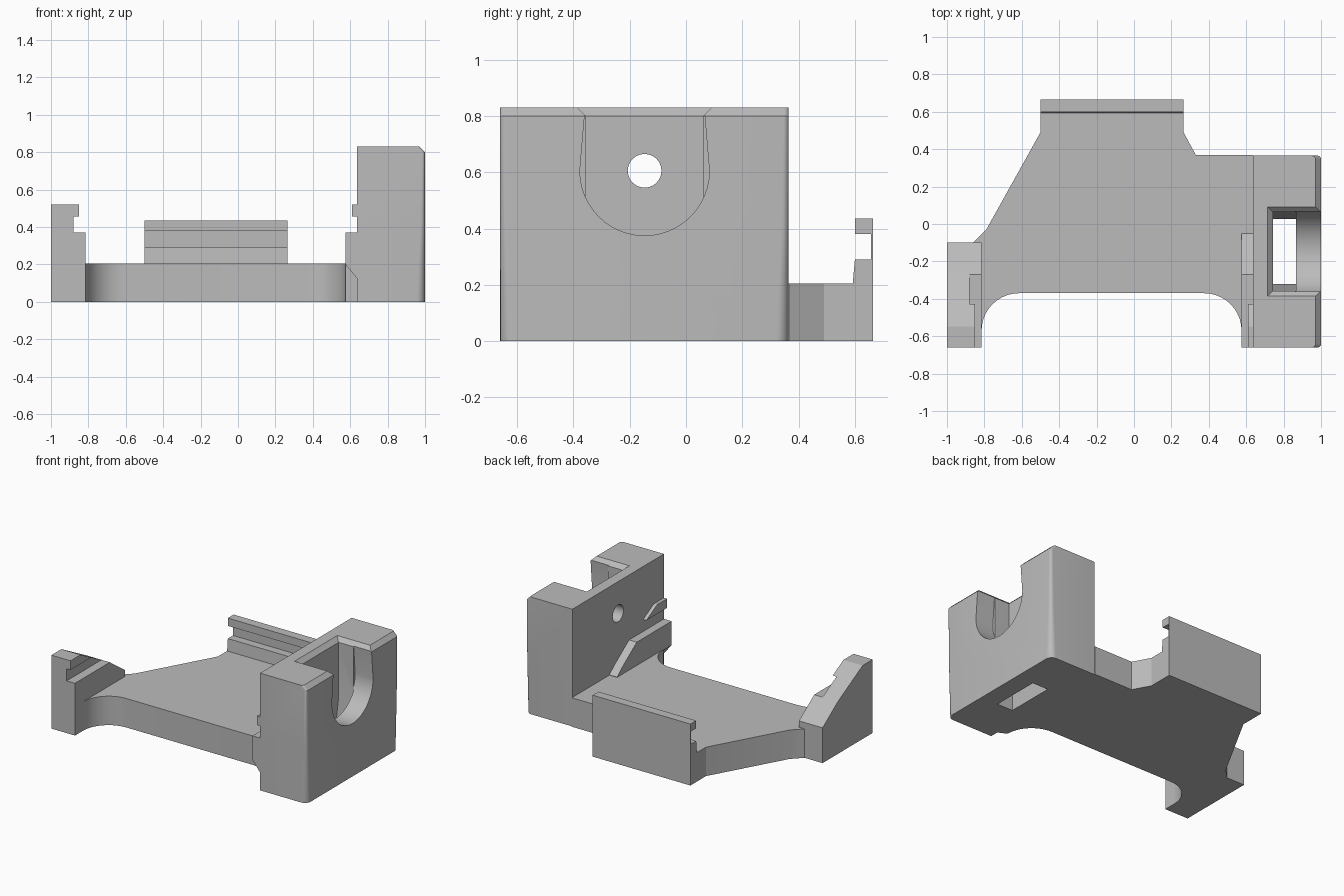
import bpy, bmesh
from math import sin, cos, pi, radians

cube = bpy.data.objects.get("Cube")
if cube:
    bpy.data.objects.remove(cube, do_unlink=True)

grey = bpy.data.materials.new("plain_grey")
grey.use_nodes = True
GREY = (0.5, 0.5, 0.5, 1)
grey.diffuse_color = GREY
grey.node_tree.nodes["Principled BSDF"].inputs["Base Color"].default_value = GREY


def loft(name, rings):
    """Skin matching rings of 3D points and cap both ends."""
    bm = bmesh.new()
    loops = [[bm.verts.new(p) for p in ring] for ring in rings]
    n = len(loops[0])
    for a, b in zip(loops, loops[1:]):
        for i in range(n):
            j = (i + 1) % n
            bm.faces.new((a[i], a[j], b[j], b[i]))
    bm.faces.new(loops[0])
    bm.faces.new(loops[-1])
    bmesh.ops.recalc_face_normals(bm, faces=bm.faces)
    mesh = bpy.data.meshes.new(name)
    bm.to_mesh(mesh)
    bm.free()
    mesh.materials.append(grey)
    obj = bpy.data.objects.new(name, mesh)
    bpy.context.collection.objects.link(obj)
    return obj


def prism(name, pts, axis, lo, hi):
    """Extrude a flat profile along x, y or z."""
    place = {"x": lambda p, d: (d, p[0], p[1]),
             "y": lambda p, d: (p[0], d, p[1]),
             "z": lambda p, d: (p[0], p[1], d)}[axis]
    return loft(name, [[place(p, d) for p in pts] for d in (lo, hi)])


def arc(cx, cy, r, start, end, steps=10):
    return [(cx + r * cos(radians(start + (end - start) * i / steps)),
             cy + r * sin(radians(start + (end - start) * i / steps)))
            for i in range(steps + 1)]


def rect(x0, x1, y0, y1, z):
    return [(x0, y0, z), (x1, y0, z), (x1, y1, z), (x0, y1, z)]


def activate(obj):
    bpy.ops.object.select_all(action="DESELECT")
    obj.select_set(True)
    bpy.context.view_layer.objects.active = obj


def subtract(obj, *cutters):
    activate(obj)
    for c in cutters:
        c.hide_render = True
        mod = obj.modifiers.new("cut", "BOOLEAN")
        mod.operation = "DIFFERENCE"
        mod.solver = "EXACT"
        mod.object = c
        bpy.ops.object.modifier_apply(modifier=mod.name)


# Base plate with filleted front corners and a tapering rear
outline = [(-0.5, 0.665), (-0.5, 0.49), (-0.79, -0.03), (-0.86, -0.1), (-0.815, -0.1)]
outline += arc(-0.615, -0.57, 0.2, 180, 90)
outline += arc(0.375, -0.57, 0.2, 90, 0)
outline += [(0.635, -0.6), (0.635, 0.37), (0.33, 0.37), (0.265, 0.49), (0.265, 0.665)]
plate = prism("base_plate", outline, "z", 0, 0.205)

# Rear clip wall with a long groove
prism("rear_clip_wall",
      [(0.592, 0.2), (0.6, 0.29), (0.658, 0.29), (0.658, 0.38), (0.6, 0.38),
       (0.6, 0.435), (0.665, 0.435), (0.665, 0.2)], "x", -0.5, 0.265)

# Side rails, both trimmed by the same sloping wedge
wedge = prism("rail_trim_cutter",
              [(-0.55, 0.521), (-0.27, 0.37), (-0.1, 0.25), (-0.03, 0.19),
               (0.1, 0.19), (0.1, 0.9), (-0.55, 0.9)], "x", -1.2, 1.2)
side_arm = prism("side_arm",
                 [(-1, 0), (-0.815, 0), (-0.815, 0.37), (-0.88, 0.37), (-0.88, 0.455),
                  (-0.85, 0.455), (-0.85, 0.52), (-1, 0.52)], "y", -0.66, -0.1)
lower_rail = prism("lower_rail",
                   [(0.64, 0.12), (0.575, 0.2), (0.575, 0.37), (0.64, 0.37)],
                   "y", -0.66, -0.05)
upper_rail = prism("upper_rail",
                   [(0.61, 0.455), (0.64, 0.455), (0.64, 0.52), (0.61, 0.52)],
                   "y", -0.66, -0.2)
for rail in (side_arm, lower_rail, upper_rail):
    subtract(rail, wedge)


# Tall block: outer corners round off towards the bottom, top outer edge chamfered
def block_ring(z, r, x1=1.0, x0=0.635, y0=-0.66, y1=0.365):
    pts = [(x0, y1), (x0, y0)]
    pts += arc(x1 - r, y0 + r, r, -90, 0, 6) + arc(x1 - r, y1 - r, r, 0, 90, 6)
    return [(x, y, z) for x, y in pts]


block = loft("tall_block", [block_ring(0, 0.045), block_ring(0.4, 0.025),
                            block_ring(0.8, 0.018), block_ring(0.83, 0.018, 0.97)])

# Pocket: narrowing shaft, round-bottomed side opening, flared mouth, pin hole
mid = -0.147
shaft = loft("shaft_cutter", [rect(0.743, 0.866, mid - w, mid + w, z)
                              for w, z in ((0.175, -0.1), (0.175, 0.2), (0.21, 0.4), (0.21, 0.9))])
u_shape = [(mid - 0.205, 0.9)] + arc(mid, 0.605, 0.23, 180, 360, 24) + [(mid + 0.205, 0.9)]
opening = prism("side_opening_cutter", u_shape, "x", 0.86, 1.1)
mouth = loft("mouth_cutter", [rect(0.743 - d, 1.1, mid - 0.209 - d, mid + 0.209 + d, 0.8 + d)
                              for d in (0, 0.05)])
hole = prism("pin_hole_cutter", arc(mid, 0.605, 0.06, 0, 345, 23), "x", 0.5, 0.8)
subtract(block, shaft, opening, mouth, hole)

for cutter in (wedge, shaft, opening, mouth, hole):
    bpy.data.objects.remove(cutter, do_unlink=True)

for obj in (plate, block):
    activate(obj)
    bpy.ops.object.shade_smooth_by_angle(angle=radians(25))
